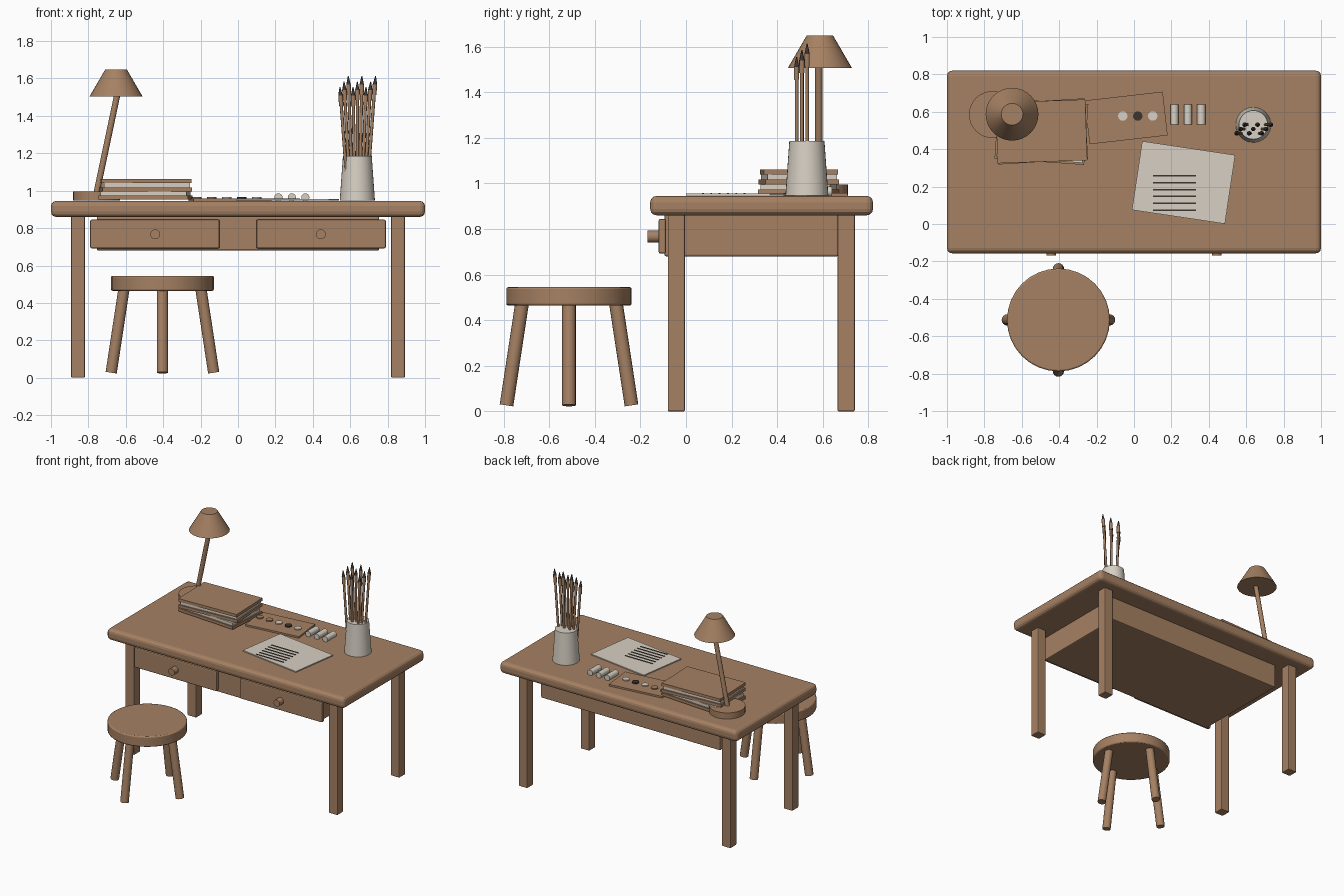
import bpy, math
from mathutils import Vector

if "Cube" in bpy.data.objects:
    bpy.data.objects.remove(bpy.data.objects["Cube"])


def colour(name, rgb):
    m = bpy.data.materials.new(name)
    m.diffuse_color = (*rgb, 1)
    m.use_nodes = True
    m.node_tree.nodes["Principled BSDF"].inputs["Base Color"].default_value = m.diffuse_color
    return m


WOOD = colour("warm wood", (0.38, 0.22, 0.125))
PALE = colour("pale paper", (0.68, 0.63, 0.55))
DARK = colour("dark ink", (0.045, 0.035, 0.03))


def finish(name, mat):
    ob = bpy.context.object
    ob.name = name
    ob.data.materials.append(mat)
    return ob


def box(name, mat, x, y, z, bevel=0.0, turn=0.0, segments=2):
    """Box from (min, max) ranges, optionally turned about its vertical axis."""
    c = [(a + b) / 2 for a, b in (x, y, z)]
    bpy.ops.mesh.primitive_cube_add(size=1, location=c)
    ob = finish(name, mat)
    ob.scale = [b - a for a, b in (x, y, z)]
    bpy.ops.object.transform_apply(location=False, rotation=False, scale=True)
    ob.rotation_euler.z = math.radians(turn)
    if bevel:
        mod = ob.modifiers.new("soft edges", 'BEVEL')
        mod.width, mod.segments = bevel, segments
    return ob


def slab(name, mat, cx, cy, w, d, z0, z1, turn):
    return box(name, mat, (cx - w / 2, cx + w / 2), (cy - d / 2, cy + d / 2), (z0, z1), turn=turn)


def rod(name, mat, a, b, r1, r2=None, sides=24):
    """Round bar or cone from point a to point b."""
    a, b = Vector(a), Vector(b)
    bpy.ops.mesh.primitive_cone_add(vertices=sides, radius1=r1, radius2=r1 if r2 is None else r2,
                                    depth=(b - a).length, location=(a + b) / 2,
                                    rotation=(b - a).to_track_quat('Z', 'Y').to_euler())
    ob = finish(name, mat)
    bpy.ops.object.shade_smooth_by_angle(angle=math.radians(40))
    return ob


# Desk: top, legs, body, drawers with knobs
box("tabletop", WOOD, (-1, 1), (-0.157, 0.82), (0.86, 0.945), 0.028, segments=3)
for sx, side in ((-1, "left"), (1, "right")):
    for y0, end in ((-0.08, "front"), (0.665, "back")):
        x = sorted((sx * 0.818, sx * 0.892))
        box(f"{end}_{side}_leg", WOOD, x, (y0, y0 + 0.075), (0, 0.87), 0.006)
    x = sorted((sx * 0.098, sx * 0.79))
    box(f"{side}_drawer", WOOD, x, (-0.12, -0.088), (0.692, 0.845), 0.008)
    rod(f"{side}_knob", WOOD, (sx * 0.443, -0.115, 0.767), (sx * 0.443, -0.168, 0.767), 0.026)
box("drawer_body", WOOD, (-0.755, 0.755), (-0.095, 0.668), (0.68, 0.865), 0.008)

# Stool
SX, SY = -0.404, -0.513
seat = rod("stool_seat", WOOD, (SX, SY, 0.465), (SX, SY, 0.545), 0.275, sides=32)
mod = seat.modifiers.new("soft edges", 'BEVEL')
mod.width, mod.segments, mod.limit_method = 0.008, 2, 'ANGLE'
for i in range(4):
    dx, dy = math.cos(i * math.pi / 2), math.sin(i * math.pi / 2)
    rod(f"stool_leg_{i + 1}", WOOD, (SX + dx * 0.274, SY + dy * 0.274, 0.027),
        (SX + dx * 0.205, SY + dy * 0.205, 0.48), 0.03, sides=16)

# Lamp
rod("lamp_base", WOOD, (-0.757, 0.585, 0.948), (-0.757, 0.585, 0.995), 0.125, sides=32)
rod("lamp_arm", WOOD, (-0.76, 0.582, 0.97), (-0.64, 0.582, 1.54), 0.0165, sides=16)
rod("lamp_shade", WOOD, (-0.652, 0.587, 1.505), (-0.652, 0.587, 1.648), 0.141, 0.058, 32)

# Stack of books: covers with page blocks between
for i, turn in enumerate((-4, 3.5, 2)):
    z = 0.952 + i * 0.044
    slab(f"book_cover_{i + 1}", WOOD, -0.495, 0.495, 0.48, 0.325, z, z + 0.022, turn)
    if i < 2:
        slab(f"book_pages_{i + 1}", PALE, -0.495, 0.495, 0.46, 0.305, z + 0.022, z + 0.044, turn)

# Paint tray with colour pans
slab("paint_tray", WOOD, -0.042, 0.567, 0.42, 0.235, 0.945, 0.958, 6.5)
for i, mat in enumerate((WOOD, WOOD, PALE, DARK, PALE)):
    x = -0.22 + i * 0.08
    rod(f"paint_pan_{i + 1}", mat, (x, 0.577, 0.95), (x, 0.577, 0.966), 0.025)

# Paint tubes
for i in range(3):
    x = 0.216 + i * 0.072
    rod(f"paint_tube_{i + 1}", PALE, (x, 0.532, 0.964), (x, 0.64, 0.964), 0.022, sides=16)

# Paper sheet with ruled strokes
slab("paper_sheet", PALE, 0.265, 0.222, 0.503, 0.372, 0.948, 0.956, -8.5)
for i in range(6):
    slab(f"ink_stroke_{i + 1}", DARK, 0.217, 0.257 - i * 0.0365, 0.23, 0.008, 0.954, 0.959, 0)

# Brush pot and fanned brushes
PX, PY = 0.638, 0.53
rod("brush_pot", PALE, (PX, PY, 0.948), (PX, PY, 1.186), 0.094, 0.077, 32)
for i in range(9):
    k, step = i - 4, i % 3
    y, top = 0.485 + step * 0.023, 1.555 + step * 0.029

    def along(z):
        return (PX + k * (0.0165 + 0.0185 * (z - 1.187)), y, z)

    rod(f"brush_handle_{i + 1}", WOOD, along(1.1), along(top - 0.1), 0.0085, sides=10)
    rod(f"brush_collar_{i + 1}", WOOD, along(top - 0.1), along(top - 0.045), 0.012, sides=10)
    rod(f"brush_tip_{i + 1}", DARK, along(top - 0.045), along(top), 0.012, 0.002, 10)
